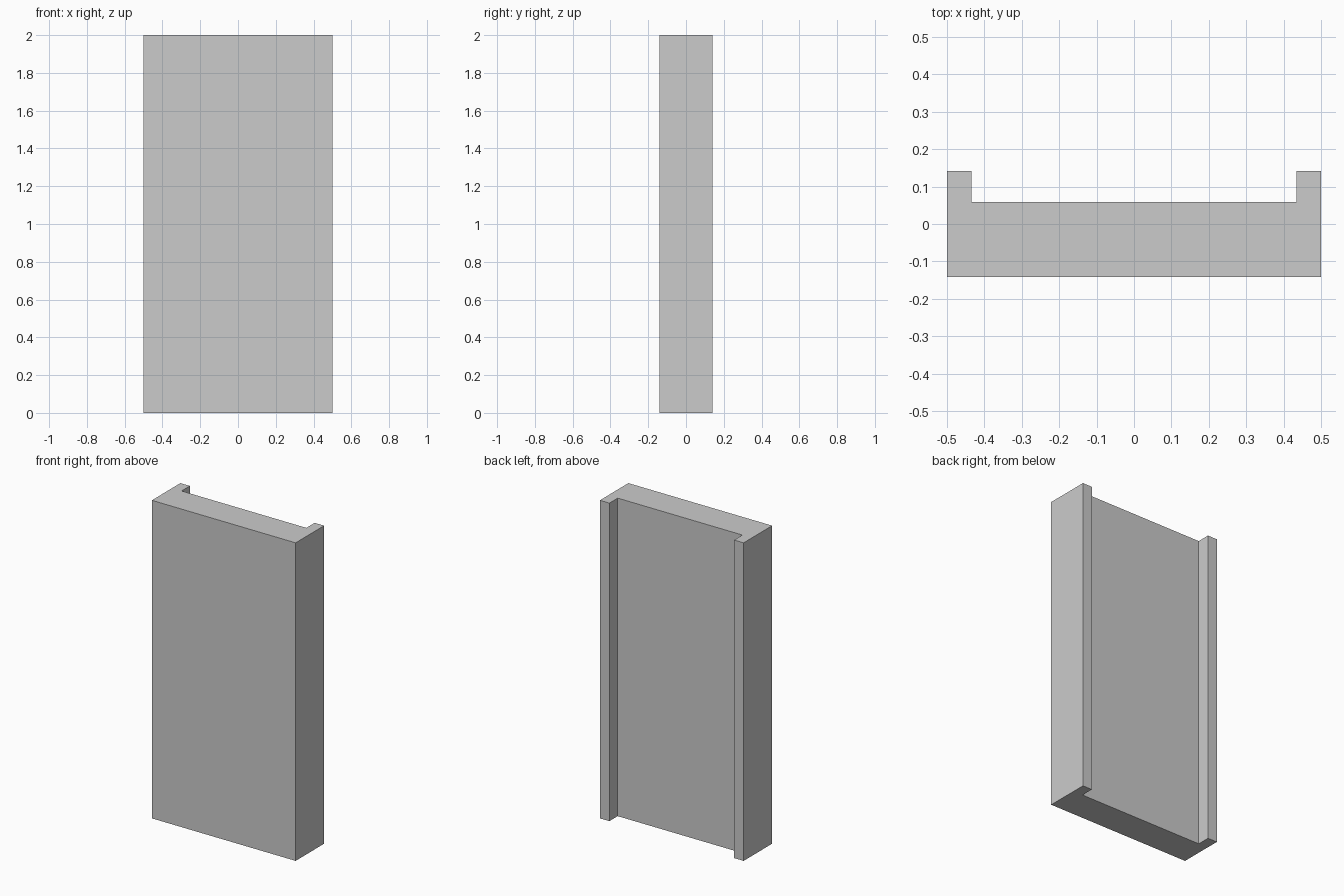
import bpy
import bmesh

if "Cube" in bpy.data.objects:
    bpy.data.objects.remove(bpy.data.objects["Cube"])

HEIGHT = 2.0
HALF_W, HALF_D = 0.5, 0.1415
LIP_X, PANEL_BACK = 0.434, 0.059

# Channel cross-section: right half, mirrored to the left
half = [(HALF_W, -HALF_D), (HALF_W, HALF_D), (LIP_X, HALF_D), (LIP_X, PANEL_BACK)]
profile = half + [(-x, y) for x, y in reversed(half)]

# Thick panel with two full-height lips along its back edges
bm = bmesh.new()
base = bm.faces.new([bm.verts.new((x, y, 0)) for x, y in profile])
extruded = bmesh.ops.extrude_face_region(bm, geom=[base], use_keep_orig=True)
top = [v for v in extruded["geom"] if isinstance(v, bmesh.types.BMVert)]
bmesh.ops.translate(bm, verts=top, vec=(0, 0, HEIGHT))
bmesh.ops.recalc_face_normals(bm, faces=bm.faces)

mesh = bpy.data.meshes.new("channel_panel")
bm.to_mesh(mesh)
bm.free()
panel = bpy.data.objects.new("channel_panel", mesh)
bpy.context.collection.objects.link(panel)
